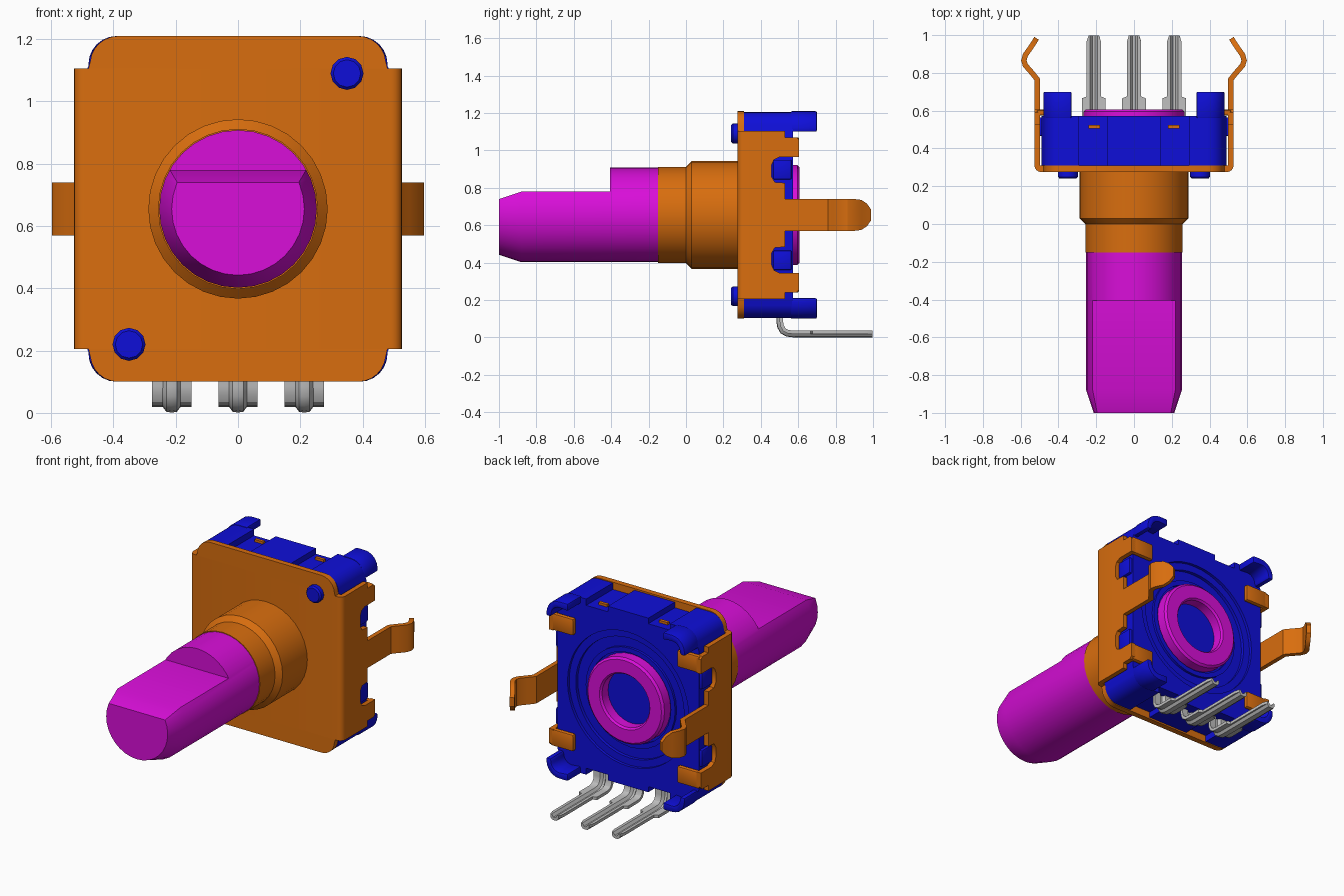
import bpy, bmesh, math
from mathutils import Vector

cube = bpy.data.objects.get("Cube")
if cube:
    bpy.data.objects.remove(cube, do_unlink=True)

ZC = 0.655  # height of the shaft axis


def material(name, rgb):
    m = bpy.data.materials.new(name)
    m.use_nodes = True
    m.diffuse_color = (*rgb, 1)
    m.node_tree.nodes["Principled BSDF"].inputs["Base Color"].default_value = (*rgb, 1)
    return m


ORANGE = material("orange_metal", (0.69, 0.155, 0.0045))
BLUE = material("blue_plastic", (0.0045, 0.0045, 0.69))
MAGENTA = material("magenta_shaft", (0.69, 0.0045, 0.69))
GREY = material("grey_pin", (0.52, 0.52, 0.52))


def activate(ob):
    bpy.ops.object.select_all(action="DESELECT")
    ob.select_set(True)
    bpy.context.view_layer.objects.active = ob


def apply_mod(ob, kind, **settings):
    mod = ob.modifiers.new(kind, kind)
    for key, value in settings.items():
        setattr(mod, key, value)
    activate(ob)
    bpy.ops.object.modifier_apply(modifier=mod.name)


def finish(bm, name, mat, bevel=0, thick=0):
    bmesh.ops.recalc_face_normals(bm, faces=bm.faces)
    me = bpy.data.meshes.new(name)
    bm.to_mesh(me)
    bm.free()
    ob = bpy.data.objects.new(name, me)
    bpy.context.collection.objects.link(ob)
    me.materials.append(mat)
    if thick:
        apply_mod(ob, "SOLIDIFY", thickness=thick, offset=0, use_even_offset=True)
    if bevel:
        apply_mod(ob, "BEVEL", width=bevel, segments=2, limit_method="ANGLE")
    activate(ob)
    bpy.ops.object.shade_smooth_by_angle(angle=math.radians(32))
    return ob


def prism(name, pts, axis, lo, hi, mat, bevel=0):
    """Extrude a 2D outline along an axis (the other two axes keep their order)."""
    bm = bmesh.new()

    def at(p, d):
        c = list(p)
        c.insert("xyz".index(axis), d)
        return bm.verts.new(c)
    a, b = [at(p, lo) for p in pts], [at(p, hi) for p in pts]
    bm.faces.new(a)
    bm.faces.new(b)
    for i in range(len(pts)):
        j = (i + 1) % len(pts)
        bm.faces.new((a[i], a[j], b[j], b[i]))
    return finish(bm, name, mat, bevel)


def box(name, x, y, z, mat, bevel=0):
    x, y, z = sorted(x), sorted(y), sorted(z)
    return prism(name, [(x[0], z[0]), (x[1], z[0]), (x[1], z[1]), (x[0], z[1])],
                 "y", y[0], y[1], mat, bevel)


def lathe(name, profile, mat, x=0, z=ZC, steps=32):
    """Spin a (y, radius) profile around an axis parallel to y."""
    bm = bmesh.new()
    vs = [bm.verts.new((x, y, z + r)) for y, r in profile]
    edges = [bm.edges.new(e) for e in zip(vs, vs[1:])]
    bmesh.ops.spin(bm, geom=vs + edges, cent=(x, 0, z), axis=(0, 1, 0),
                   angle=math.tau, steps=steps)
    bmesh.ops.remove_doubles(bm, verts=bm.verts, dist=1e-4)
    return finish(bm, name, mat)


def sheet(name, rows, thick, mat):
    """Thin bent metal from rows of points."""
    bm = bmesh.new()
    g = [[bm.verts.new(p) for p in row] for row in rows]
    for r0, r1 in zip(g, g[1:]):
        for i in range(len(r0) - 1):
            bm.faces.new((r0[i], r0[i + 1], r1[i + 1], r1[i]))
    return finish(bm, name, mat, thick=thick)


def cut(ob, cutter):
    apply_mod(ob, "BOOLEAN", operation="DIFFERENCE", object=cutter, solver="EXACT")
    bpy.data.objects.remove(cutter, do_unlink=True)
    activate(ob)
    bpy.ops.object.shade_smooth_by_angle(angle=math.radians(32))


def arc(cx, cz, r, a0, a1, n=6):
    return [(cx + r * math.cos(math.radians(a0 + (a1 - a0) * i / n)),
             cz + r * math.sin(math.radians(a0 + (a1 - a0) * i / n))) for i in range(n + 1)]


def flip(pts, sx=1, sz=1):
    """Mirror an (x, z) outline across the shaft axis."""
    return [(sx * x, ZC + sz * (z - ZC)) for x, z in pts]


# Shaft with chamfered tip, flat, rear flange and bore
shaft = lathe("shaft", [(-1, 0), (-1, 0.213), (-0.88, 0.253), (0.45, 0.253), (0.45, 0.268),
                        (0.595, 0.268), (0.607, 0.255), (0.607, 0.175), (0.595, 0.165),
                        (0.25, 0.165), (0.25, 0)], MAGENTA)
cut(shaft, prism("flat_cutter", [(-1.12, 0.70), (-1, 0.74), (-0.88, 0.78), (-0.405, 0.78),
                                 (-0.405, 1.1), (-1.12, 1.1)], "x", -0.5, 0.5, MAGENTA))

# Threaded neck
lathe("bushing", [(0.29, 0), (0.29, 0.288), (0.03, 0.288), (0.0, 0.257),
                  (-0.15, 0.257), (-0.15, 0)], ORANGE)

# Front cover: folded channel plus rounded end plates
outer = arc(0.492, 0.31, 0.035, -90, 0, 4) + [(0.527, 0.45)]
inner = [(0.497, 0.45), (0.497, 0.31)]
half = outer + inner
prism("cover_channel", half + [(-x, y) for x, y in reversed(half)], "z", 0.205, 1.105, ORANGE)
right_end = [(0.48, 1.105)] + arc(0.385, 1.12, 0.09, 5, 90)
end = right_end + [(-x, z) for x, z in reversed(right_end)]
for sz, label in ((1, "top"), (-1, "bottom")):
    prism("cover_end_" + label, flip(end, 1, sz), "y", 0.275, 0.31, ORANGE)

# Plastic housing with stepped top and bottom and a round recess behind
quarter = [(0.14, 1.20), (0.14, 1.165), (0.29, 1.165), (0.29, 1.205)] \
    + arc(0.39, 1.115, 0.09, 90, 0) + [(0.49, 1.09)]
upper = [(-x, z) for x, z in reversed(quarter)] + quarter
housing = prism("housing", upper + flip(upper, -1, -1), "y", 0.31, 0.573, BLUE)
cut(housing, lathe("recess_cutter", [(0.62, 0), (0.62, 0.42), (0.555, 0.42), (0.555, 0.375),
                                     (0.535, 0.375), (0.535, 0)], BLUE, steps=48))
lathe("recess_ring", [(0.53, 0.28), (0.55, 0.28), (0.55, 0.31), (0.53, 0.31), (0.53, 0.28)], BLUE)

# Locating pegs on the front
for s in (1, -1):
    lathe("locating_peg", [(0.3, 0), (0.3, 0.053), (0.25, 0.053), (0.24, 0.044), (0.24, 0)],
          BLUE, x=0.35 * s, z=ZC + 0.435 * s, steps=12)

# Hooked corner arms at the back of the housing
arm = [(0.33, 1.21)] + arc(0.39, 1.12, 0.09, 90, 0) \
    + [(0.48, 1.10), (0.45, 1.10)] + arc(0.39, 1.115, 0.055, 0, 90) + [(0.33, 1.165)]
for sx in (1, -1):
    for sz in (1, -1):
        prism("corner_arm", flip(arm, sx, sz), "y", 0.56, 0.70, BLUE, 0.008)

# Side flange edge, shared by both sides
edge = [(0.45, 1.105), (0.53, 1.105), (0.53, 1.07), (0.59, 1.07), (0.605, 1.055), (0.605, 0.965),
        (0.50, 0.965), (0.47, 0.95), (0.457, 0.92), (0.457, 0.86), (0.475, 0.83), (0.53, 0.826)]
flange = edge + [(y, 2 * ZC - z) for y, z in reversed(edge)]
leg = [(0.512, 0.50, 0.085), (0.512, 0.765, 0.085), (0.54, 0.80, 0.085), (0.575, 0.84, 0.085),
       (0.583, 0.865, 0.085), (0.575, 0.895, 0.085), (0.55, 0.93, 0.08), (0.53, 0.96, 0.06),
       (0.516, 0.983, 0.028)]
for s, side in ((1, "left"), (-1, "right")):
    prism("flange_" + side, flange, "x", min(s * 0.497, s * 0.527),
          max(s * 0.497, s * 0.527), ORANGE)
    sheet("mounting_leg_" + side,
          [[(s * x, y, ZC - h), (s * x, y, ZC), (s * x, y, ZC + h)] for x, y, h in leg],
          0.028, ORANGE)
    for t in (1, -1):
        # Clip folded over the back, and the side lug in the flange notch
        box("back_clip_" + side, (s * 0.36, s * 0.515), (0.574, 0.605),
            (ZC + t * 0.31, ZC + t * 0.415), ORANGE, 0.01)
        box("side_lug_" + side, (s * 0.48, s * 0.508), (0.465, 0.565),
            (ZC + t * 0.19, ZC + t * 0.295), BLUE, 0.008)
    # Small contact tip in the top slot
    box("contact_tip_" + side, (s * 0.18, s * 0.24), (0.505, 0.525), (1.15, 1.18), ORANGE)

# Bent terminal pins with a pressed centre rib
path = [(0.51, 0.25, 0.063, 0), (0.51, 0.085, 0.063, 0), (0.514, 0.062, 0.063, 22),
        (0.525, 0.042, 0.063, 45), (0.545, 0.031, 0.063, 68), (0.57, 0.028, 0.063, 90),
        (0.665, 0.028, 0.063, 90), (0.675, 0.028, 0.038, 90), (0.965, 0.028, 0.038, 90),
        (0.998, 0.028, 0.027, 90)]
for n in (-1, 0, 1):
    rows = []
    for y, z, w, a in path:
        out = Vector((0, -math.cos(math.radians(a)), -math.sin(math.radians(a))))
        section = [(-w, 0), (-0.024, 0), (-0.012, 0.016), (0, 0.018),
                   (0.012, 0.016), (0.024, 0), (w, 0)]
        rows.append([Vector((0.213 * n + x, y, z)) + out * d for x, d in section])
    sheet("terminal_pin", rows, 0.018, GREY)
